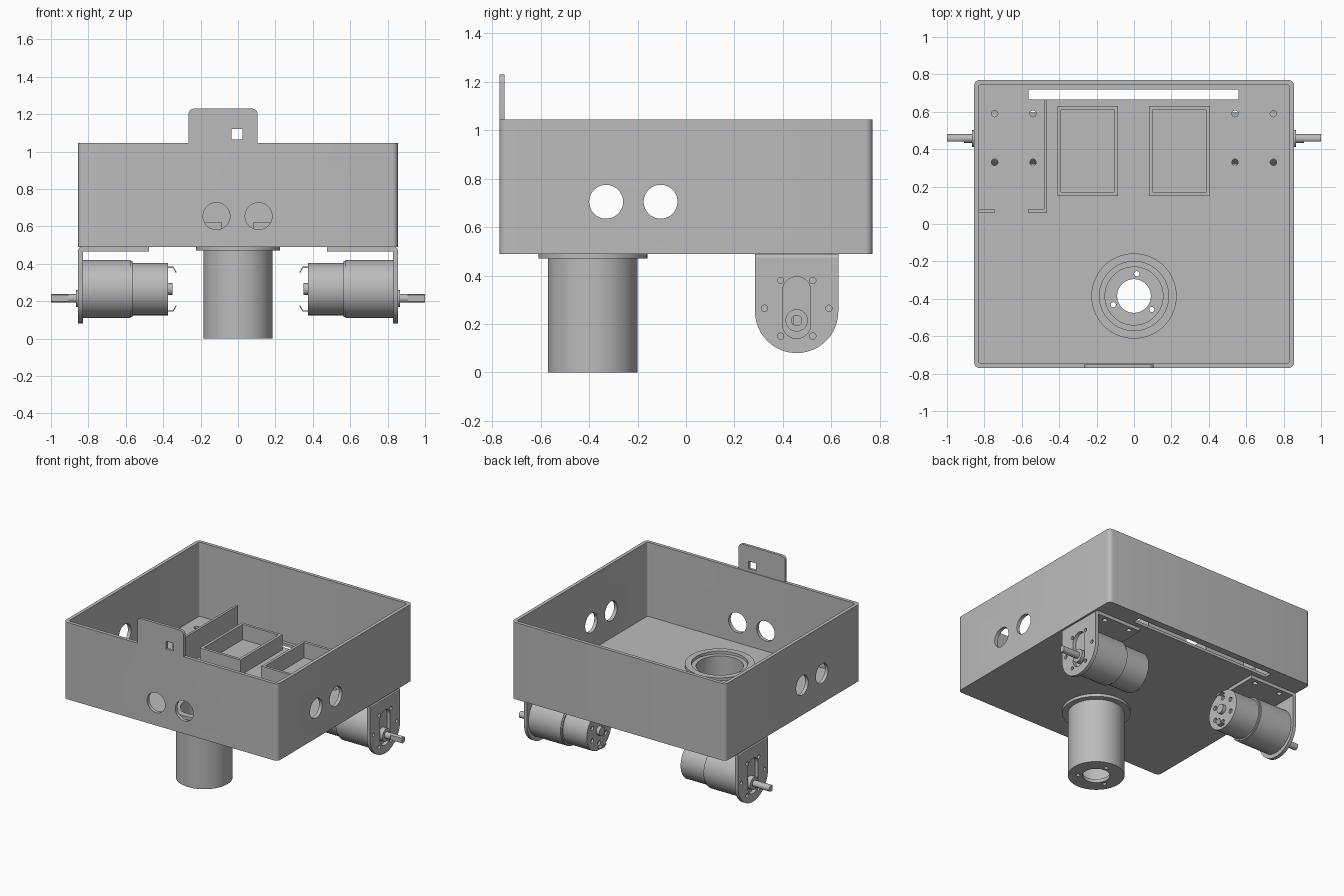
import bpy, bmesh, math
from mathutils import Vector

cube = bpy.data.objects.get("Cube")
if cube:
    bpy.data.objects.remove(cube, do_unlink=True)

GREY = (0.5, 0.5, 0.5, 1)
mat = bpy.data.materials.new("plain grey")
mat.use_nodes = True
mat.diffuse_color = GREY
bsdf = next(n for n in mat.node_tree.nodes if n.type == 'BSDF_PRINCIPLED')
bsdf.inputs["Base Color"].default_value = GREY
bsdf.inputs["Roughness"].default_value = 0.6


# Helpers: every mesh is built in world coordinates
def finish(name, bm):
    bmesh.ops.recalc_face_normals(bm, faces=bm.faces)
    me = bpy.data.meshes.new(name)
    bm.to_mesh(me)
    bm.free()
    me.materials.append(mat)
    ob = bpy.data.objects.new(name, me)
    bpy.context.collection.objects.link(ob)
    return ob


def prism(name, pts, axis, lo, hi):
    """Extrude a 2D outline along an axis; outline uses the other two axes in order."""
    bm = bmesh.new()

    def place(p, d):
        v = list(p)
        v.insert("xyz".index(axis), d)
        return bm.verts.new(v)
    a = [place(p, lo) for p in pts]
    b = [place(p, hi) for p in pts]
    bm.faces.new(a)
    bm.faces.new(b)
    for i in range(len(pts)):
        j = (i + 1) % len(pts)
        bm.faces.new((a[i], a[j], b[j], b[i]))
    return finish(name, bm)


def rect(u0, u1, v0, v1, radii=(0, 0, 0, 0)):
    """Rectangle outline with a radius per corner, from low-low counter-clockwise."""
    pts = []
    corners = ((u0, v0, 1, 1), (u1, v0, -1, 1), (u1, v1, -1, -1), (u0, v1, 1, -1))
    for k, ((u, v, su, sv), r) in enumerate(zip(corners, radii)):
        n = 0 if r == 0 else 6 if r < 0.05 else 18
        for i in range(n + 1):
            t = math.pi + (k + (i / n if n else 0)) * math.pi / 2
            p = (u + su * r + r * math.cos(t), v + sv * r + r * math.sin(t))
            if not pts or (Vector(p) - Vector(pts[-1])).length > 1e-5:
                pts.append(p)
    return pts


def circle(u, v, r, n=48):
    return [(u + r * math.cos(2 * math.pi * i / n), v + r * math.sin(2 * math.pi * i / n))
            for i in range(n)]


def box(name, x0, x1, y0, y1, z0, z1):
    return prism(name, rect(x0, x1, y0, y1), 'z', z0, z1)


def bake(ob):
    dg = bpy.context.evaluated_depsgraph_get()
    me = bpy.data.meshes.new_from_object(ob.evaluated_get(dg))
    ob.modifiers.clear()
    ob.data = me


def cut(ob, *cutters):
    for c in cutters:
        m = ob.modifiers.new("cut", 'BOOLEAN')
        m.operation, m.solver, m.object = 'DIFFERENCE', 'EXACT', c
        bake(ob)
        bpy.data.objects.remove(c, do_unlink=True)
    return ob


def hole(u, v, r, axis, lo, hi, n=20):
    return prism("cutter", circle(u, v, r, n), axis, lo, hi)


def lathe(name, profile, x, y, n=64):
    """Closed ring profile of (radius, z) spun about a vertical line."""
    bm = bmesh.new()
    rings = [[bm.verts.new((x + r * math.cos(2 * math.pi * i / n),
                            y + r * math.sin(2 * math.pi * i / n), z))
              for i in range(n)] for r, z in profile]
    for k, a in enumerate(rings):
        b = rings[(k + 1) % len(rings)]
        for i in range(n):
            j = (i + 1) % n
            bm.faces.new((a[i], a[j], b[j], b[i]))
    return finish(name, bm)


BOTTOM, FLOOR, TOP = 0.49, 0.51, 1.045
TUBE_Y, TUBE_R = -0.385, 0.185
MOTOR_Y, MOTOR_Z = 0.457, 0.265
BOLTS = [(x, y) for x in (0.54, 0.745) for y in (0.33, 0.59)]

# Open chassis box with slot, bolt holes and wall holes
chassis = prism("chassis_box", rect(-0.855, 0.855, -0.77, 0.77, (0.03,) * 4), 'z', BOTTOM, TOP)
cut(chassis,
    prism("cutter", rect(-0.83, 0.83, -0.745, 0.745, (0.012,) * 4), 'z', FLOOR, 1.2),
    box("cutter", -0.565, 0.56, 0.665, 0.72, 0.4, 0.6),
    hole(0, TUBE_Y, TUBE_R, 'z', 0.4, 0.6, 64))
for x in (-0.115, 0.11):
    cut(chassis, hole(x, 0.655, 0.072, 'y', -0.9, -0.6, 40))
for y in (-0.33, -0.105):
    cut(chassis, hole(y, 0.705, 0.07, 'x', -1, 1, 40))
for x, y in BOLTS:
    for s in (-1, 1):
        cut(chassis, hole(s * x, y, 0.017, 'z', 0.4, 0.6))

# Switch tab standing on the front wall
tab = prism("front_tab", rect(-0.265, 0.105, TOP, 1.23, (0, 0, 0.03, 0.03)), 'y', -0.77, -0.75)
cut(tab, prism("cutter", rect(-0.035, 0.025, 1.065, 1.12), 'y', -0.9, -0.6))

# Trays and dividers on the floor
for side, x in (("right", -0.41), ("left", 0.08)):
    tray = box(side + "_tray", x, x + 0.325, 0.15, 0.63, FLOOR, 0.62)
    cut(tray, box("cutter", x + 0.02, x + 0.305, 0.17, 0.61, 0.4, 0.7))
prism("divider_wall", [(-0.565, 0.06), (-0.465, 0.06), (-0.465, 0.665), (-0.482, 0.665),
                       (-0.482, 0.08), (-0.565, 0.08)], 'z', FLOOR, 0.715)
box("divider_stub", -0.83, -0.745, 0.06, 0.08, FLOOR, 0.715)

# Hanging support tube with flange, floor collar and drilled base
tube = lathe("support_tube", [(0.09, 0), (TUBE_R, 0), (TUBE_R, 0.47), (0.225, 0.47),
                              (0.225, BOTTOM), (TUBE_R, BOTTOM), (TUBE_R, FLOOR),
                              (0.155, FLOOR), (0.155, 0.025), (0.09, 0.025)], 0, TUBE_Y)
for a in (83, 203, 323):
    t = math.radians(a)
    cut(tube, hole(0.12 * math.cos(t), TUBE_Y + 0.12 * math.sin(t), 0.014, 'z', -0.1, 0.1))
lathe("floor_collar", [(TUBE_R, FLOOR), (0.228, FLOOR), (0.228, 0.53), (TUBE_R, 0.53)], 0, TUBE_Y)

# Motor bracket: upright plate and top flange
plate = prism("bracket_plate", rect(MOTOR_Y - 0.172, MOTOR_Y + 0.172, 0.08, 0.475,
                                    (0.1719, 0.1719, 0, 0)), 'x', 0.83, 0.855)
cut(plate, prism("cutter", rect(MOTOR_Y - 0.058, MOTOR_Y + 0.058, 0.14, 0.395,
                                (0.0579,) * 4), 'x', 0.7, 1))
for k in range(6):
    t = k * math.pi / 3
    cut(plate, hole(MOTOR_Y + 0.133 * math.cos(t), MOTOR_Z + 0.133 * math.sin(t),
                    0.013, 'x', 0.7, 1))
flange = prism("bracket_flange", rect(0.475, 0.855, 0.466, BOTTOM, (0, 0, 0.02, 0)),
               'y', MOTOR_Y - 0.172, MOTOR_Y + 0.172)
for x, y in BOLTS:
    cut(flange, hole(x, y, 0.017, 'z', 0.4, 0.6))


# Gear motor: gearbox, can, rear nub, boss and shaft
def drum(name, x0, x1, r, z=MOTOR_Z):
    return prism(name, circle(MOTOR_Y, z, r), 'x', x0, x1)


SHAFT_Z = 0.215
can = drum("motor_can", 0.375, 0.565, 0.14)
for k in range(6):
    t = (k + 0.5) * math.pi / 3
    cut(can, hole(MOTOR_Y + 0.09 * math.cos(t), MOTOR_Z + 0.09 * math.sin(t),
                  0.016, 'x', 0.3, 0.39))
shaft = drum("motor_shaft", 0.83, 1.0, 0.023, SHAFT_Z)
cut(shaft, box("cutter", 0.91, 1.1, 0.4, MOTOR_Y - 0.015, 0.1, 0.3))
motor = [plate, flange, can, shaft,
         drum("motor_gearbox", 0.575, 0.83, 0.155),
         drum("gearbox_seam", 0.565, 0.575, 0.15),
         drum("rear_nub", 0.35, 0.375, 0.032),
         drum("shaft_boss", 0.83, 0.866, 0.046, SHAFT_Z)]

# Bent rear terminals
for end, s in (("upper", 1), ("lower", -1)):
    path = [(0.375, 0.12), (0.345, 0.12), (0.328, 0.09), (0.333, 0.087), (0.348, 0.114),
            (0.375, 0.114)]
    motor.append(prism(end + "_terminal", [(x, MOTOR_Z + s * d) for x, d in path],
                       'y', MOTOR_Y - 0.02, MOTOR_Y + 0.02))

# Repeat the drive unit on the other side
for ob in motor:
    m = ob.modifiers.new("mirror", 'MIRROR')
    m.use_axis[0] = True
    m.use_mirror_merge = False
    bake(ob)

# Smooth the round parts, keep the edges sharp
bpy.ops.object.select_all(action='DESELECT')
for ob in bpy.context.collection.objects:
    if ob.type == 'MESH' and ob.data.materials and ob.data.materials[0] == mat:
        ob.select_set(True)
        bpy.context.view_layer.objects.active = ob
bpy.ops.object.shade_smooth_by_angle(angle=math.radians(30))
